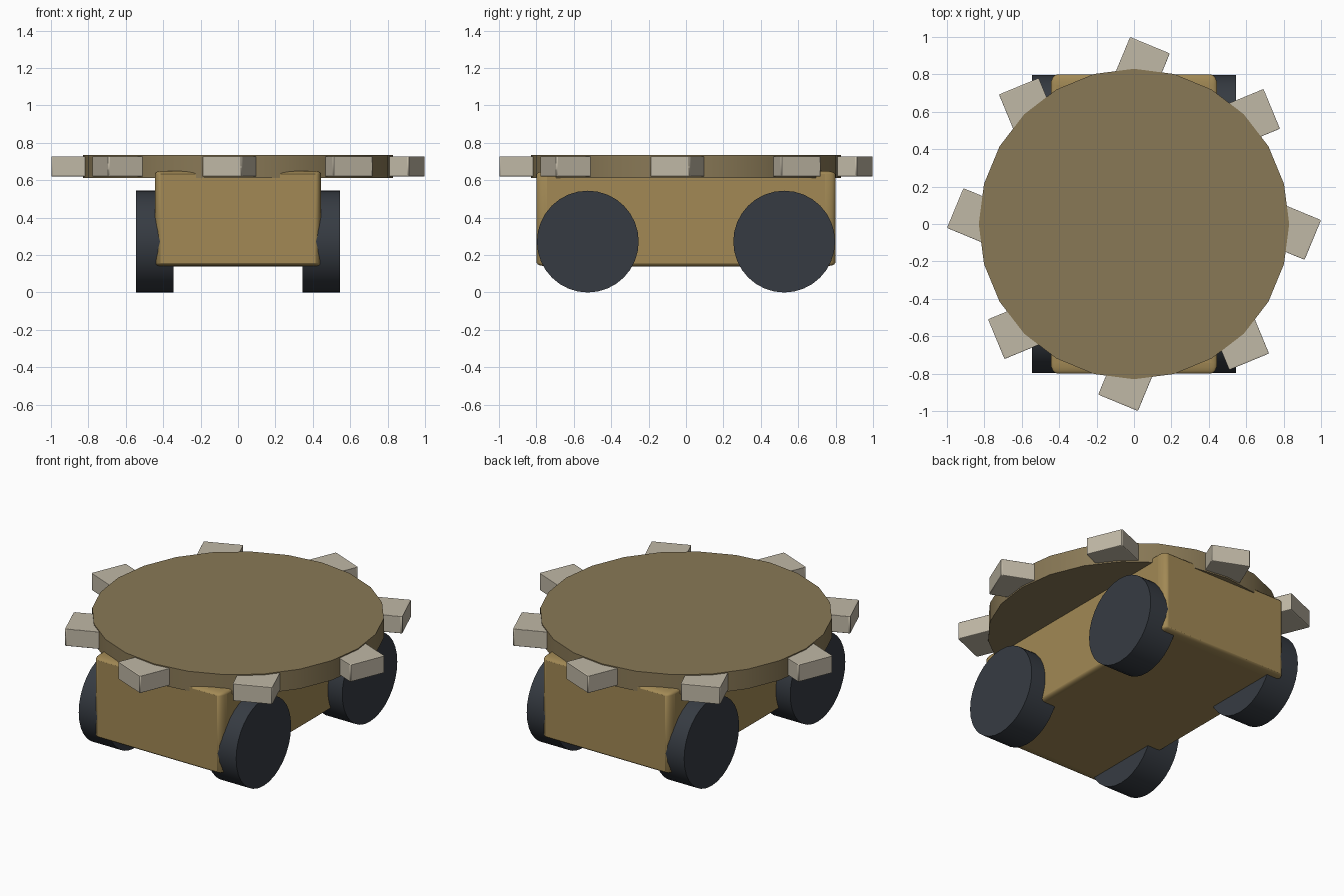
import bpy
import math
from mathutils import Matrix, Vector

if "Cube" in bpy.data.objects:
    bpy.data.objects.remove(bpy.data.objects["Cube"])


def material(name, rgb):
    mat = bpy.data.materials.new(name)
    mat.use_nodes = True
    mat.diffuse_color = (*rgb, 1)
    mat.node_tree.nodes["Principled BSDF"].inputs["Base Color"].default_value = (*rgb, 1)
    return mat


def finish(name, mat, smooth_angle):
    obj = bpy.context.object
    obj.name = name
    obj.data.materials.append(mat)
    bpy.ops.object.shade_smooth_by_angle(angle=math.radians(smooth_angle))
    return obj


def rounded_box(name, center, size, turn, rounding, segments, mat):
    # The rounding is a share of each half side, so it stretches with the box
    bpy.ops.mesh.primitive_cube_add(size=2, location=center, rotation=(0, 0, turn))
    obj = finish(name, mat, 40)
    obj.scale = Vector(size) / 2
    bevel = obj.modifiers.new("Rounded edges", "BEVEL")
    bevel.width = rounding
    bevel.segments = segments
    return obj


def cylinder(name, center, radius, depth, sides, rotation, mat):
    bpy.ops.mesh.primitive_cylinder_add(
        vertices=sides, radius=radius, depth=depth, location=center, rotation=rotation)
    return finish(name, mat, 30)


tan = material("Tan body", (0.36, 0.25, 0.09))
brown = material("Brown disc", (0.25, 0.19, 0.093))
stone = material("Pale stone", (0.53, 0.48, 0.38))
rubber = material("Dark rubber", (0.037, 0.044, 0.055))

# Chassis
rounded_box("chassis", (0, 0, 0.395), (0.89, 1.596, 0.51), 0, 0.07, 4, tan)

# Four wheels
for side, x in (("left", 1), ("right", -1)):
    for end, y in (("front", -1), ("back", 1)):
        cylinder(f"{end}_{side}_wheel", (x * 0.445, y * 0.525, 0.272),
                 0.272, 0.2, 32, (0, math.pi / 2, 0), rubber)

# Large flat disc on top
cylinder("disc", (0, 0, 0.673), 0.83, 0.123, 24, (0, 0, 0), brown)

# Eight slanted teeth around the rim
for i in range(8):
    angle = i * math.tau / 8
    center = Matrix.Rotation(angle, 3, "Z") @ Vector((0, 0.75, 0.674))
    rounded_box(f"tooth_{i + 1}", center, (0.23, 0.446, 0.108),
                angle - math.pi / 8, 0.04, 2, stone)
